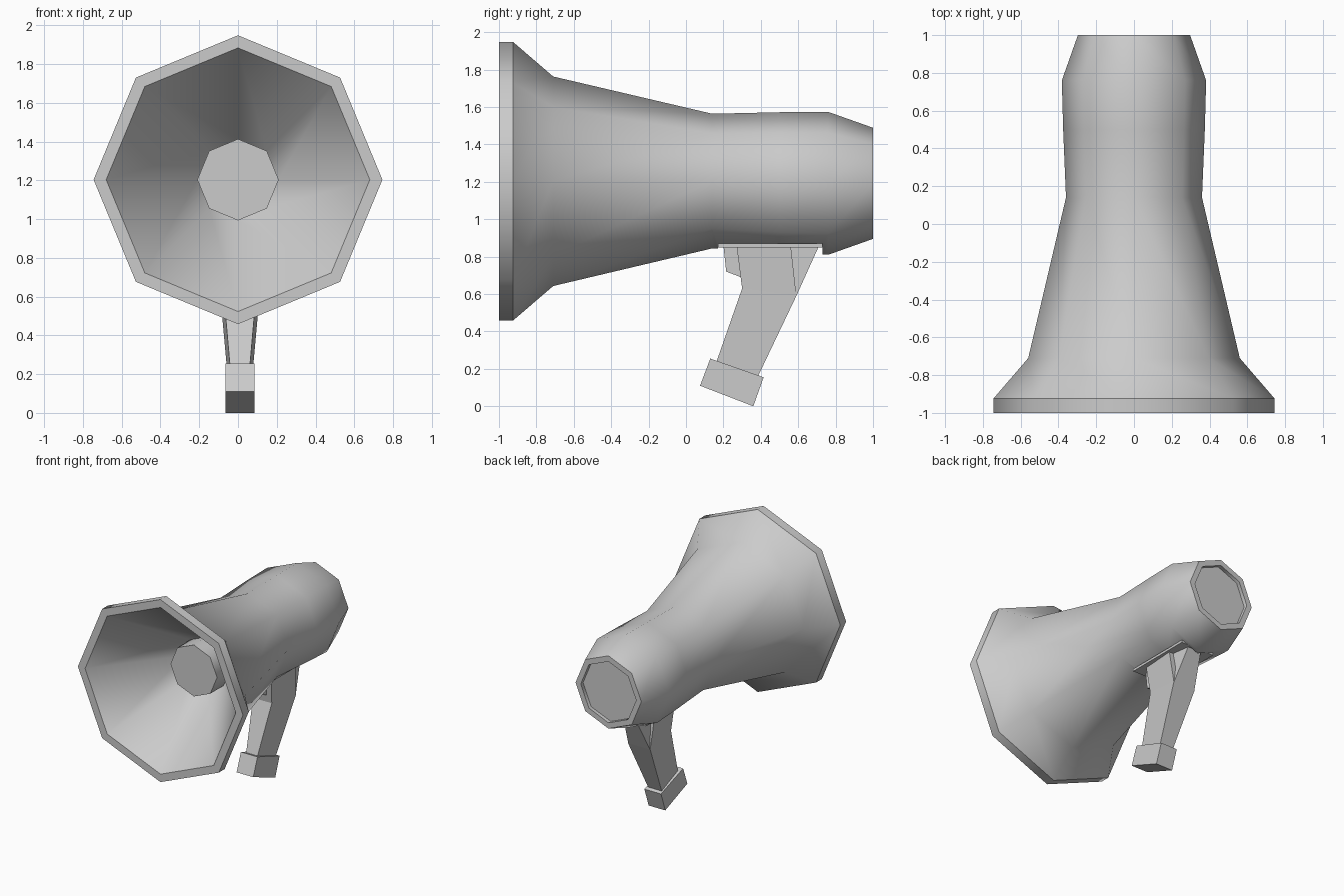
import bpy, bmesh
from math import cos, sin, pi

cube = bpy.data.objects.get("Cube")
if cube:
    bpy.data.objects.remove(cube, do_unlink=True)

grey = bpy.data.materials.new("light_grey")
grey.use_nodes = True
GREY = (0.6, 0.6, 0.6, 1)
grey.diffuse_color = GREY
grey.node_tree.nodes["Principled BSDF"].inputs["Base Color"].default_value = GREY


def loft(name, rings, smooth=False, sharp_rings=()):
    """Skin a list of equal-length point rings and cap both ends."""
    bm = bmesh.new()
    loops = [[bm.verts.new(p) for p in ring] for ring in rings]
    n = len(loops[0])
    for a, b in zip(loops, loops[1:]):
        for i in range(n):
            j = (i + 1) % n
            bm.faces.new((a[i], a[j], b[j], b[i])).smooth = smooth
    bm.faces.new(loops[0])
    bm.faces.new(loops[-1])
    for k in sharp_rings:
        for i in range(n):
            bm.edges.get((loops[k][i], loops[k][(i + 1) % n])).smooth = False
    bmesh.ops.recalc_face_normals(bm, faces=bm.faces)
    mesh = bpy.data.meshes.new(name)
    bm.to_mesh(mesh)
    bm.free()
    mesh.materials.append(grey)
    obj = bpy.data.objects.new(name, mesh)
    bpy.context.scene.collection.objects.link(obj)
    return obj


def octagon(y, r, z):
    return [(r * cos(i * pi / 4), y, z + r * sin(i * pi / 4)) for i in range(8)]


def section(front, back, wf, wb, x=0.01):
    """Four-cornered cross-section between a front and a back (y, z) point."""
    return [(x - wf, *front), (x + wf, *front), (x + wb, *back), (x - wb, *back)]


def box(name, x, y0, y1, z0, z1):
    return loft(name, [section((y0, z), (y1, z), x, x, 0) for z in (z0, z1)])


# Horn body: centre plug, inner bell, rim, outer shell, recessed back cap
profile = [
    (-0.57, 0.21, 1.203), (-0.40, 0.21, 1.203), (-1.0, 0.68, 1.203),
    (-1.0, 0.745, 1.203), (-0.925, 0.745, 1.203), (-0.71, 0.56, 1.203),
    (0.14, 0.36, 1.204), (0.50, 0.375, 1.197), (0.76, 0.382, 1.192),
    (1.0, 0.297, 1.192), (1.0, 0.25, 1.192), (0.97, 0.25, 1.192),
]
body = loft("horn_body", [octagon(*p) for p in profile], True,
            (0, 1, 2, 3, 4, 9, 10, 11))

# Flat seat cut into the underside for the grip
cutter = box("seat_cutter", 0.2, 0.17, 0.73, 0.6, 0.86)
cutter.hide_render = True
cutter.hide_viewport = True
cut = body.modifiers.new("seat", 'BOOLEAN')
cut.operation = 'DIFFERENCE'
cut.object = cutter
box("mount_plate", 0.15, 0.17, 0.73, 0.85, 0.87)

# Grip, flaring towards the top and back
loft("grip", [
    section((0.16, 0.23), (0.38, 0.15), 0.05, 0.06),
    section((0.30, 0.63), (0.59, 0.59), 0.085, 0.10),
    section((0.27, 0.86), (0.56, 0.86), 0.10, 0.12),
])
loft("grip_heel", [
    section((0.45, 0.61), (0.59, 0.59), 0.08, 0.098),
    section((0.45, 0.855), (0.71, 0.855), 0.10, 0.06),
])

# Trigger and grip foot
loft("trigger", [
    section((0.215, 0.72), (0.32, 0.68), 0.045, 0.045),
    section((0.20, 0.86), (0.32, 0.86), 0.045, 0.045),
])
loft("grip_foot", [
    section((0.075, 0.11), (0.36, 0.0), 0.075, 0.075),
    section((0.13, 0.255), (0.415, 0.155), 0.075, 0.075),
])
